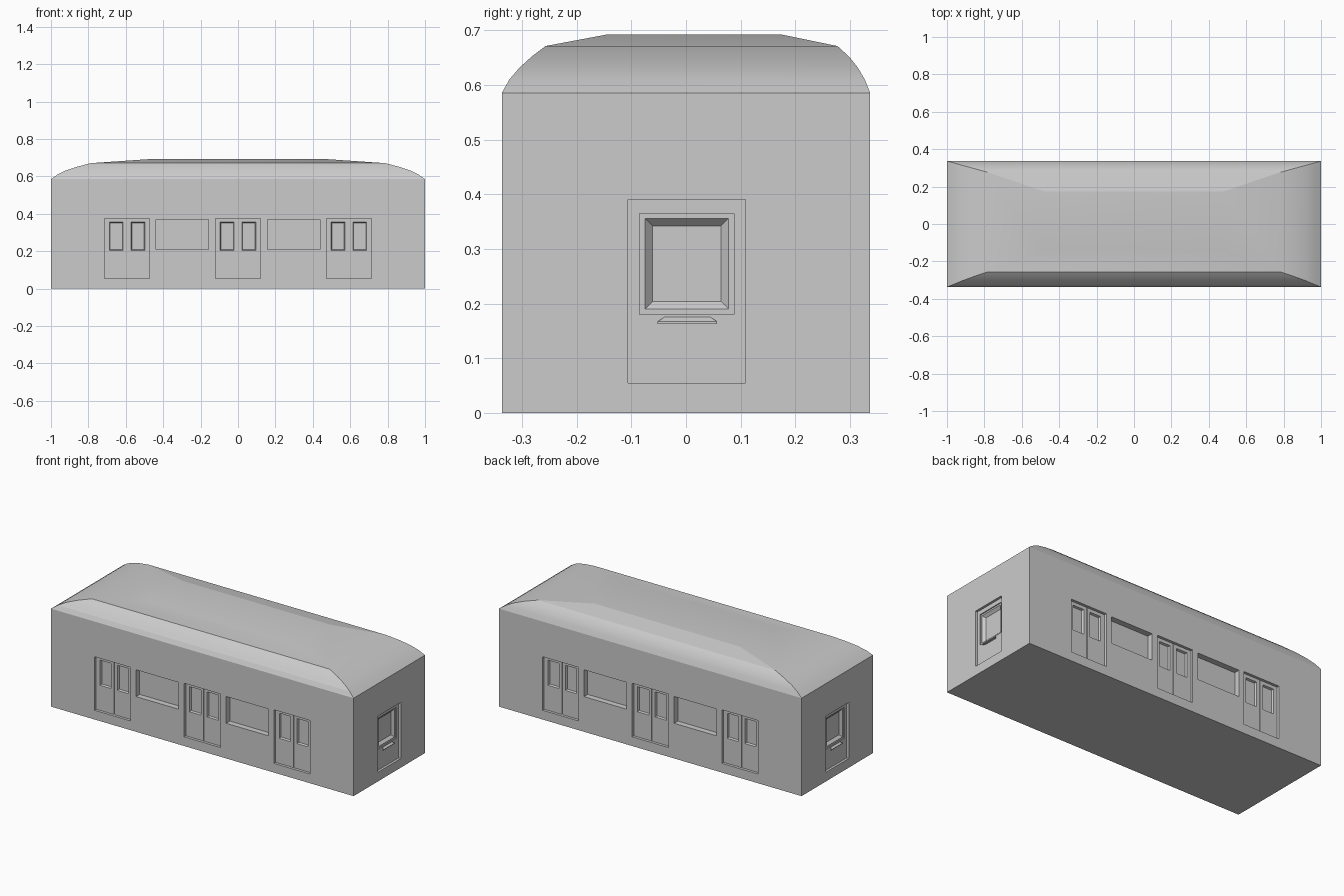
import bpy, bmesh
from mathutils import Vector

if "Cube" in bpy.data.objects:
    bpy.data.objects.remove(bpy.data.objects["Cube"])

HX, HY, WALL = 1.0, 0.337, 0.585


def make_object(name, bm):
    bmesh.ops.remove_doubles(bm, verts=bm.verts, dist=1e-5)
    mesh = bpy.data.meshes.new(name)
    bm.to_mesh(mesh)
    bm.free()
    ob = bpy.data.objects.new(name, mesh)
    bpy.context.collection.objects.link(ob)
    return ob


# Wall frames: u runs rightward seen from outside, d is depth inward
FRAMES = {
    "front": lambda u, z, d: (u, -HY + d, z),
    "back": lambda u, z, d: (-u, HY - d, z),
    "right": lambda u, z, d: (HX - d, u, z),
    "left": lambda u, z, d: (-HX + d, -u, z),
}


def quad(bm, pts):
    bm.faces.new([bm.verts.new(Vector(p)) for p in pts])


def corners(r):
    u0, z0, u1, z1 = r
    return [(u0, z0), (u1, z0), (u1, z1), (u0, z1)]


def sheet(bm, f, rect, depth, openings):
    """Flat panel with rectangular recesses, each (rect, depth, inset, openings)."""
    us = sorted({rect[0], rect[2]} | {o[0][i] for o in openings for i in (0, 2)})
    zs = sorted({rect[1], rect[3]} | {o[0][i] for o in openings for i in (1, 3)})
    for u0, u1 in zip(us, us[1:]):
        for z0, z1 in zip(zs, zs[1:]):
            cu, cz = (u0 + u1) / 2, (z0 + z1) / 2
            if any(o[0][0] < cu < o[0][2] and o[0][1] < cz < o[0][3] for o in openings):
                continue
            quad(bm, [f(u, z, depth) for u, z in corners((u0, z0, u1, z1))])
    for r, dd, inset, children in openings:
        inner = (r[0] + inset, r[1] + inset, r[2] - inset, r[3] - inset)
        a, b = corners(r), corners(inner)
        for i in range(4):
            j = (i + 1) % 4
            quad(bm, [f(*a[i], depth), f(*a[j], depth),
                      f(*b[j], depth + dd), f(*b[i], depth + dd)])
        sheet(bm, f, inner, depth + dd, children)


def double_door(c):
    """Sliding pair: recess, centre groove and one window per leaf."""
    panes = [((c + s * 0.058 - 0.037, 0.205, c + s * 0.058 + 0.037, 0.355), 0.012, 0.004, [])
             for s in (-1, 1)]
    groove = ((c - 0.003, 0.055, c + 0.003, 0.375), 0.006, 0.0, [])
    return ((c - 0.12, 0.055, c + 0.12, 0.375), 0.016, 0.0, panes + [groove])


def side_window(c):
    return ((c - 0.14, 0.21, c + 0.14, 0.37), 0.035, 0.0, [])


# Side walls
side_openings = [double_door(c) for c in (-0.593, 0, 0.593)] + \
                [side_window(c) for c in (-0.298, 0.298)]
for side in ("front", "back"):
    bm = bmesh.new()
    sheet(bm, FRAMES[side], (-HX, 0, HX, WALL), 0, side_openings)
    make_object(side + "_wall", bm)

# End walls: gangway door with a stepped, bevelled window
glass = ((-0.075, 0.19, 0.078, 0.356), 0.015, 0.014, [])
pane = ((-0.085, 0.18, 0.088, 0.365), 0.006, 0.0, [glass])
end_door = ((-0.106, 0.055, 0.109, 0.39), 0.014, 0.0, [pane])
for side in ("right", "left"):
    f = FRAMES[side]
    bm = bmesh.new()
    sheet(bm, f, (-HY, 0, HY, WALL), 0, [end_door])
    make_object(side + "_end_wall", bm)

    # Tapered handle ledge below the window
    bm = bmesh.new()
    a = corners((-0.052, 0.163, 0.057, 0.167))
    b = corners((-0.04, 0.163, 0.045, 0.175))
    for i in range(4):
        j = (i + 1) % 4
        quad(bm, [f(*b[i], 0.014), f(*b[j], 0.014), f(*a[j], 0.003), f(*a[i], 0.003)])
    quad(bm, [f(*p, 0.003) for p in a])
    make_object(side + "_door_handle", bm)

# Domed roof: rectangles shrinking upward (half length, half width, y shift, z)
RINGS = [(1.0, 0.337, 0.0, 0.585), (0.965, 0.325, 0.002, 0.610),
         (0.92, 0.309, 0.005, 0.632), (0.86, 0.290, 0.008, 0.652),
         (0.785, 0.267, 0.010, 0.671), (0.48, 0.160, 0.015, 0.692)]
bm = bmesh.new()
loops = [[bm.verts.new((sx * x, sy * y + o, z))
          for sx, sy in ((-1, -1), (1, -1), (1, 1), (-1, 1))] for x, y, o, z in RINGS]
for lo, hi in zip(loops, loops[1:]):
    for i in range(4):
        j = (i + 1) % 4
        bm.faces.new((lo[i], lo[j], hi[j], hi[i]))
bm.faces.new(loops[-1])
roof = make_object("roof", bm)
bpy.context.view_layer.objects.active = roof
roof.select_set(True)
bpy.ops.object.shade_smooth_by_angle(angle=0.2)

# Floor
bm = bmesh.new()
quad(bm, [(-HX, -HY, 0), (-HX, HY, 0), (HX, HY, 0), (HX, -HY, 0)])
make_object("floor", bm)
